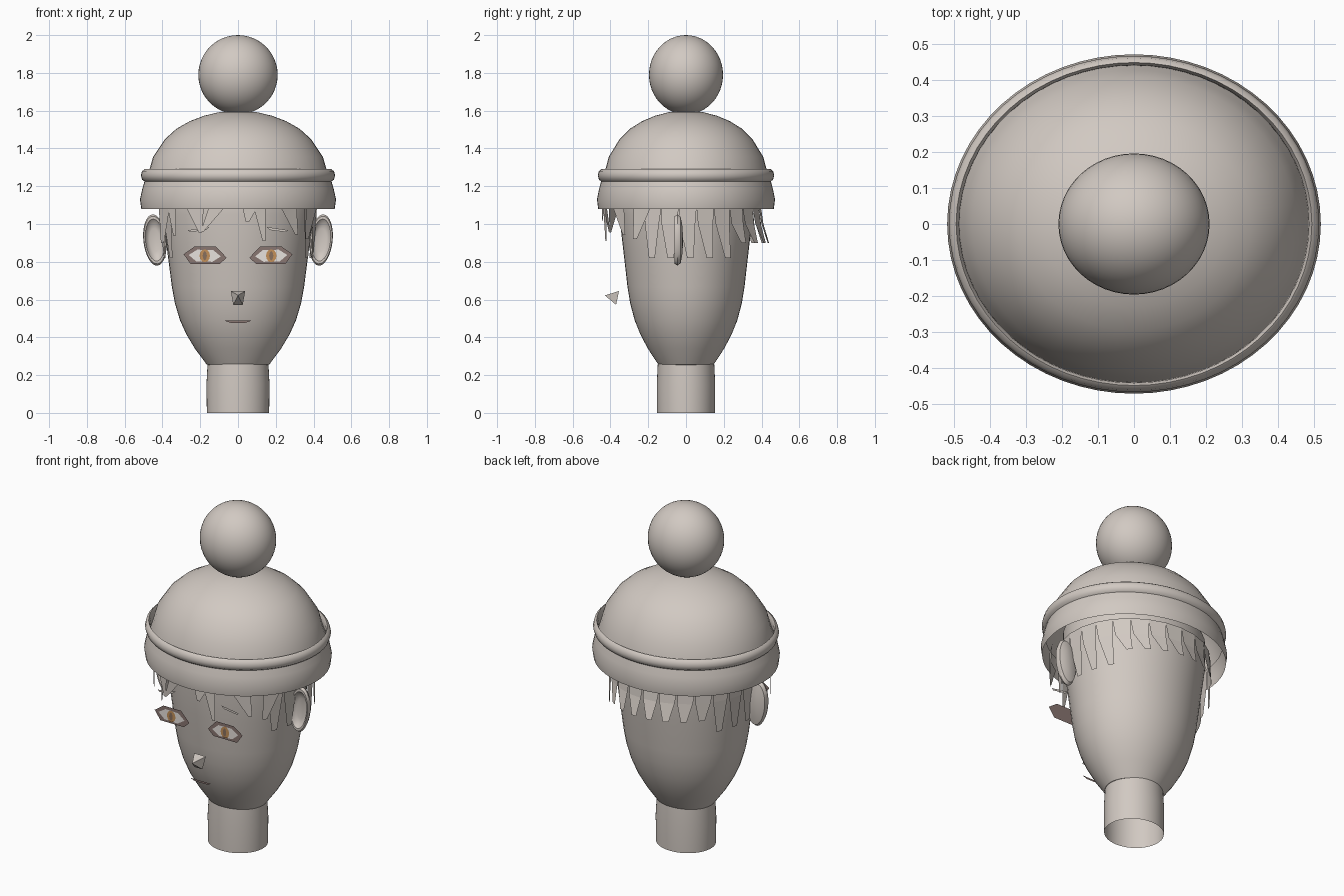
import bpy, bmesh, math
from mathutils import Matrix

if "Cube" in bpy.data.objects:
    bpy.data.objects.remove(bpy.data.objects["Cube"])


def material(name, rgb):
    m = bpy.data.materials.new(name)
    m.diffuse_color = (*rgb, 1)
    m.use_nodes = True
    m.node_tree.nodes["Principled BSDF"].inputs["Base Color"].default_value = m.diffuse_color
    return m


CLAY = material("warm_grey", (0.64, 0.585, 0.54))
LID = material("lid_brown", (0.25, 0.18, 0.165))
WHITE = material("eye_white", (0.85, 0.81, 0.77))
IRIS = material("iris_amber", (0.55, 0.28, 0.10))
PUPIL = material("pupil_brown", (0.25, 0.16, 0.11))


def add_object(name, bm, mat, smooth=False, normals=True):
    if normals:
        bmesh.ops.recalc_face_normals(bm, faces=bm.faces)
    me = bpy.data.meshes.new(name)
    bm.to_mesh(me)
    bm.free()
    me.materials.append(mat)
    ob = bpy.data.objects.new(name, me)
    bpy.context.collection.objects.link(ob)
    if smooth:
        bpy.ops.object.select_all(action='DESELECT')
        ob.select_set(True)
        bpy.context.view_layer.objects.active = ob
        bpy.ops.object.shade_smooth_by_angle(angle=math.radians(40))
    return ob


def lathe(name, profile, ratio=1.0, segs=48, closed=False, matrix=None):
    """Revolve (radius, z) points about z, squashing y by ratio."""
    bm = bmesh.new()
    rings = []
    for r, z in profile:
        rings.append([bm.verts.new((r * math.cos(2 * math.pi * i / segs),
                                    ratio * r * math.sin(2 * math.pi * i / segs), z))
                      for i in range(segs)])
    pairs = list(zip(rings, rings[1:]))
    if closed:
        pairs.append((rings[-1], rings[0]))
    for a, b in pairs:
        for i in range(segs):
            j = (i + 1) % segs
            bm.faces.new((a[i], a[j], b[j], b[i]))
    bmesh.ops.remove_doubles(bm, verts=bm.verts, dist=1e-5)
    if matrix:
        bm.transform(matrix)
    return add_object(name, bm, CLAY, smooth=True)


def plate(name, points, y, mat):
    """Flat polygon of (x, z) points facing the front."""
    bm = bmesh.new()
    f = bm.faces.new([bm.verts.new((x, y, z)) for x, z in points])
    f.normal_update()
    if f.normal.y > 0:
        f.normal_flip()
    return add_object(name, bm, mat, normals=False)


# Neck and head
lathe("neck", [(0.165, 0), (0.167, 0.15), (0.161, 0.262)], 0.927)
lathe("head", [(0.0, 0.245), (0.165, 0.255), (0.228, 0.34), (0.273, 0.415), (0.307, 0.49),
               (0.334, 0.58), (0.35, 0.667), (0.375, 0.86), (0.40, 1.05),
               (0.40, 1.2), (0.31, 1.38), (0.0, 1.48)], 0.885)

# Knitted hat: dome, turned-up band, rolled edge and pompom
lathe("hat_dome", [(0.495, 1.19), (0.487, 1.23), (0.47, 1.285), (0.45, 1.355), (0.386, 1.45),
                   (0.325, 1.505), (0.254, 1.545), (0.18, 1.573), (0.10, 1.592), (0.0, 1.6)], 0.91)
lathe("hat_band", [(0.512, 1.08), (0.519, 1.13), (0.507, 1.185), (0.495, 1.226)], 0.908, 64)
lathe("hat_roll", [(0.493, 1.224), (0.508, 1.235), (0.514, 1.257), (0.508, 1.28),
                   (0.494, 1.29), (0.486, 1.275), (0.484, 1.24)], 0.908, 64, closed=True)
bm = bmesh.new()
bmesh.ops.create_uvsphere(bm, u_segments=48, v_segments=24, radius=1,
                          matrix=Matrix.Translation((0, 0, 1.79)) @ Matrix.Diagonal((0.21, 0.196, 0.21, 1)))
add_object("pompom", bm, CLAY, smooth=True)

# Ears: thin dished ovals standing out sideways
EAR = [(0, -0.004), (0.45, -0.004), (0.68, 0.004), (0.82, 0.02), (0.93, 0.02),
       (1.0, 0.006), (0.9, -0.012), (0.5, -0.022), (0, -0.024)]
for side, label in ((1, "right"), (-1, "left")):
    place = (Matrix.Translation((side * 0.44, -0.04, 0.915))
             @ Matrix.Rotation(math.radians(side * 6), 4, 'Y')
             @ Matrix.Diagonal((0.061, 1, 0.136, 1))
             @ Matrix.Rotation(math.radians(90), 4, 'X'))
    lathe("ear_" + label, EAR, 1.0, 32, matrix=place)

# Eyes: stacked thin plates, and brows above them
EYE = [(-0.115, 0.822), (-0.06, 0.88), (0.055, 0.88), (0.112, 0.84), (0.075, 0.788), (-0.08, 0.788)]
BALL = [(-0.085, 0.828), (-0.045, 0.862), (0.04, 0.864), (0.085, 0.836), (0.045, 0.802), (-0.04, 0.800)]
for side, label in ((1, "right"), (-1, "left")):
    def mirrored(pts):
        return [(side * (0.176 - x), z) for x, z in pts]

    def oval(rx, rz, n=12):
        return mirrored([(rx * math.cos(i * 2 * math.pi / n),
                          0.832 + rz * math.sin(i * 2 * math.pi / n)) for i in range(n)])

    plate("eye_lid_" + label, mirrored([(-x, z) for x, z in EYE]), -0.368, LID)
    plate("eye_white_" + label, mirrored([(-x, z) for x, z in BALL]), -0.371, WHITE)
    plate("iris_" + label, oval(0.028, 0.034), -0.374, IRIS)
    plate("pupil_" + label, oval(0.011, 0.024), -0.377, PUPIL)
    plate("brow_" + label, [(side * x, z) for x, z in
                            ((0.15, 0.985), (0.265, 0.967), (0.255, 0.957), (0.17, 0.968))], -0.372, CLAY)

# Nose: small faceted wedge
bm = bmesh.new()
tip, a, b, c, d = [bm.verts.new(p) for p in (
    (0, -0.43, 0.622), (-0.038, -0.355, 0.645), (0.038, -0.355, 0.645),
    (0.025, -0.37, 0.572), (-0.025, -0.37, 0.572))]
for f in ((tip, b, a), (tip, c, b), (tip, d, c), (tip, a, d), (a, b, c, d)):
    bm.faces.new(f)
add_object("nose", bm, CLAY)

# Mouth: thin sliver
plate("mouth", [(-0.07, 0.488), (0.07, 0.488), (0.04, 0.477), (-0.04, 0.477)], -0.348, LID)

# Hair at the back and sides: tapered locks around the head
bm = bmesh.new()
COUNT = 18
for i in range(COUNT):
    t = math.radians(-26 + 232 * i / (COUNT - 1))
    low = 0.82 if math.sin(t) < 0.5 else 0.90

    def at(offset, z, rx, ry):
        u = t + math.radians(offset)
        return bm.verts.new((rx * math.cos(u), ry * math.sin(u), z))

    bm.faces.new((at(-7, 1.10, 0.42, 0.395), at(7, 1.10, 0.42, 0.395),
                  at(5.5, 1.0, 0.415, 0.41), at(-6, 1.0, 0.415, 0.41)))
    bm.faces.new((at(-6, 1.0, 0.415, 0.41), at(5.5, 1.0, 0.415, 0.41),
                  at(4.0, low, 0.40, 0.44), at(-0.5, low, 0.40, 0.44)))
bmesh.ops.remove_doubles(bm, verts=bm.verts, dist=1e-4)
add_object("hair_back", bm, CLAY)

# Fringe: (left x, right x at the hat edge, tip x, tip z)
FRINGE = [(-0.42, -0.36, -0.40, 0.90), (-0.375, -0.33, -0.335, 0.94), (-0.28, -0.18, -0.20, 0.955),
          (-0.15, -0.06, -0.19, 0.96), (0.02, 0.11, 0.05, 1.01), (0.08, 0.145, 0.138, 0.91),
          (0.22, 0.31, 0.31, 0.945), (0.36, 0.42, 0.365, 0.92)]
bm = bmesh.new()


def front(x, z):
    return bm.verts.new((x, -0.445 * math.sqrt(max(0.05, 1 - (x / 0.46) ** 2)), z))


for left, right, tx, tz in FRINGE:
    bm.faces.new((front(left, 1.10), front(tx - 0.008, tz), front(tx + 0.008, tz), front(right, 1.10)))
add_object("hair_fringe", bm, CLAY)
